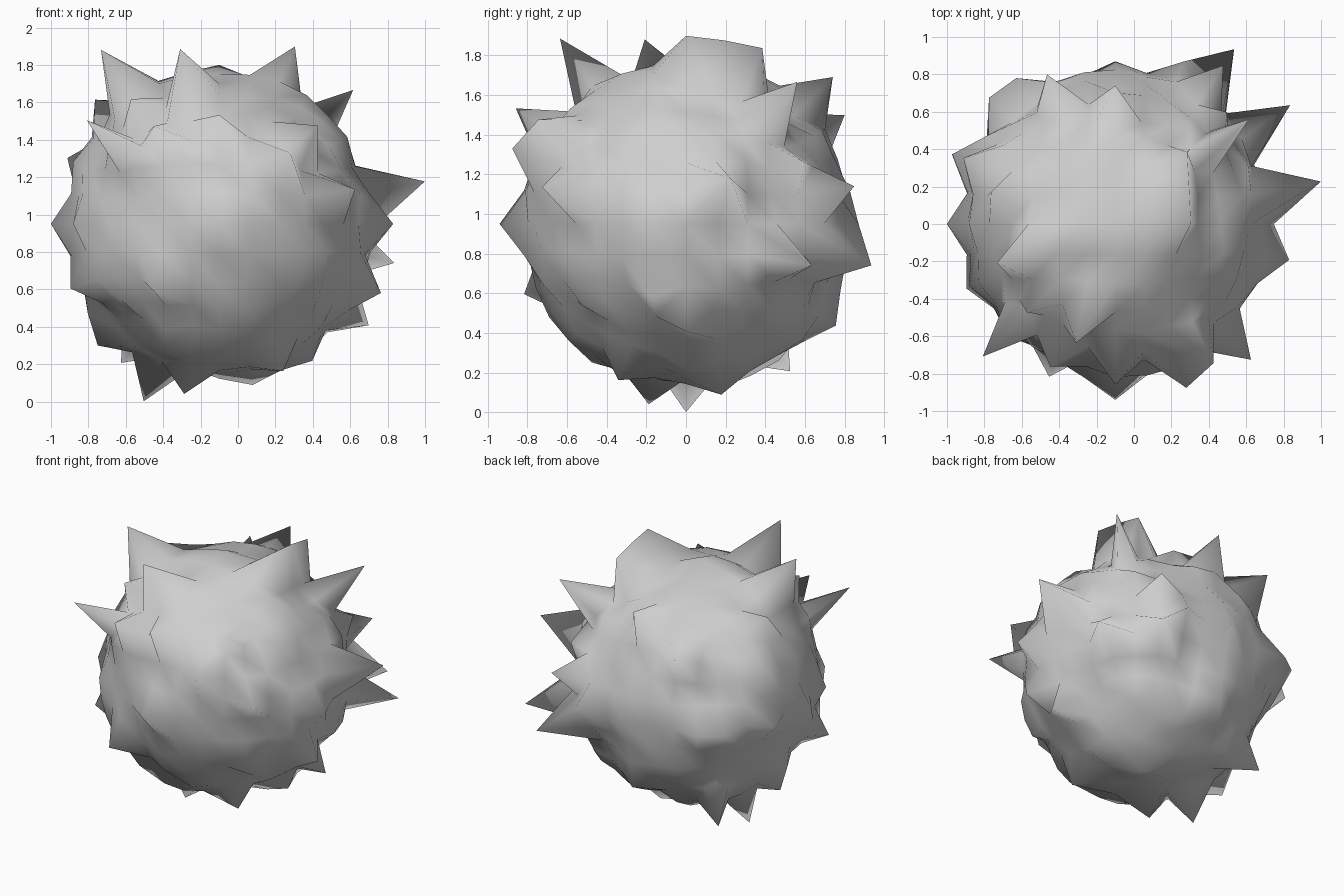
import bpy
import random
from mathutils import Vector

old = bpy.data.objects.get("Cube")
if old:
    bpy.data.objects.remove(old, do_unlink=True)

random.seed(4)
CENTRE = Vector((-0.1, 0, 0.95))

# Tips of the tall spikes and of the lower bumps
SPIKES = [
    (-.3, -.63, 1.89), (-.72, -.2, 1.89), (.3, 0, 1.9), (.28, .2, 1.88),
    (.28, .38, 1.84), (-.1, .74, 1.69), (.53, .94, .75), (.84, .63, .75),
    (1, .22, 1.18), (.62, .55, 1.67), (-.81, -.71, 1.5), (.63, -.72, 1.14),
    (-.46, .8, 1.5), (-.1, -.86, 1.53), (.28, -.88, 1.32), (-.62, .52, .2),
    (-.5, 0, 0), (.42, -.73, 1.5), (.7, 0, .41), (.47, .85, 1.15),
]
BUMPS = [
    (-1, 0, .95), (-.1, -.94, .95), (-.1, .87, .95), (.83, -.19, .95),
    (-.97, .38, .95), (-.91, .36, 1.3), (-.63, .78, .95), (-.77, .68, .95),
    (.27, .87, .95), (-.28, -.19, .04), (.08, .18, .09), (-.45, -.82, .6),
    (-.9, -.33, .6), (.25, -.35, .17), (-.75, .2, 1.62), (.76, -.2, .58),
    (-.1, .75, .43), (-.75, 0, .3), (.4, 0, .22), (-.56, -.48, 1.62),
    (-.46, -.76, 1.47), (.5, .6, 1.25), (-.1, 0, 1.8),
]

# Ball of quads: a cube smoothed by subdivision
bpy.ops.mesh.primitive_cube_add(size=2)
ball = bpy.context.object
ball.name = "spiky_rock"
ball.data.name = "spiky_rock"
smoother = ball.modifiers.new("rounding", "SUBSURF")
smoother.levels = 3
bpy.ops.object.modifier_apply(modifier=smoother.name)

# Rough stone surface around a true sphere
verts = ball.data.vertices
directions = [v.co.normalized() for v in verts]
for vert, direction in zip(verts, directions):
    vert.co = direction * random.uniform(0.78, 0.85)

# Pull the nearest point of the ball out to each tip
for tip in SPIKES + BUMPS:
    offset = Vector(tip) - CENTRE
    nearest = max(range(len(verts)), key=lambda i: directions[i].dot(offset))
    verts[nearest].co = directions[nearest] * offset.length
for vert in verts:
    vert.co += CENTRE

# Plain grey stone
stone = bpy.data.materials.new("grey_stone")
stone.use_nodes = True
colour = (0.62, 0.62, 0.62, 1)
stone.diffuse_color = colour
stone.node_tree.nodes["Principled BSDF"].inputs["Base Color"].default_value = colour
ball.data.materials.append(stone)
bpy.ops.object.shade_smooth()
